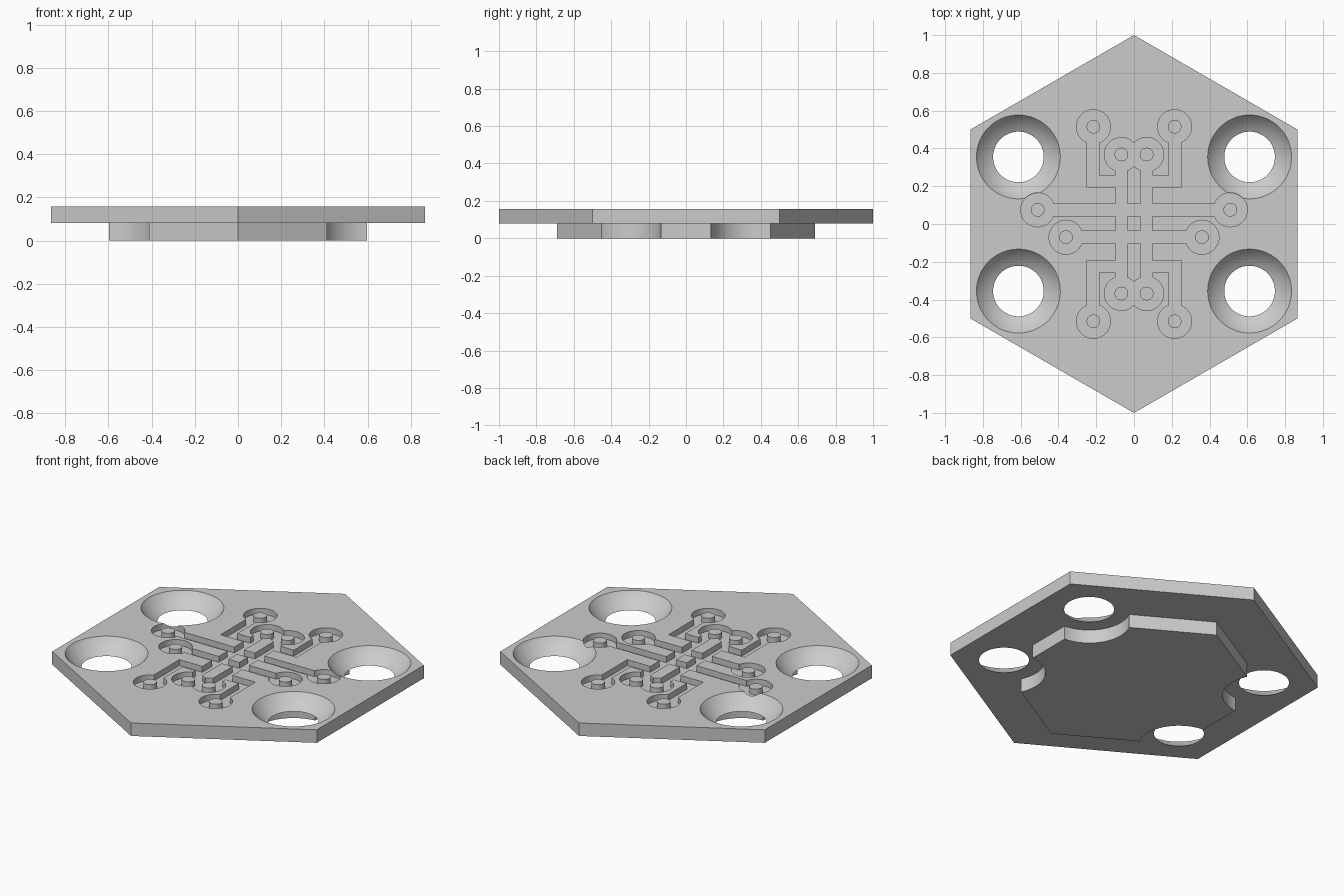
import bpy, bmesh, math

cube = bpy.data.objects.get("Cube")
if cube:
    bpy.data.objects.remove(cube, do_unlink=True)

Z_MID, Z_TOP = 0.08, 0.157          # underside and top of the plate
DEPTH = 0.035                       # groove depth
PAD_R, PIN_R, HALF = 0.09, 0.036, 0.032
HOLE_X, HOLE_Y, HOLE_R, BORE_R = 0.612, 0.355, 0.222, 0.134
SIGNS = (-1, 1)

grey = bpy.data.materials.new("plain grey")
grey.use_nodes = True
COLOUR = (0.6, 0.6, 0.6, 1)
grey.diffuse_color = COLOUR
grey.node_tree.nodes["Principled BSDF"].inputs["Base Color"].default_value = COLOUR


def lathe(bm, x, y, profile, sides, turn=0.0):
    """Closed solid of rings (radius, z), bottom to top."""
    rings = []
    for r, z in profile:
        angles = [turn + 2 * math.pi * i / sides for i in range(sides)]
        rings.append([bm.verts.new((x + r * math.cos(a), y + r * math.sin(a), z)) for a in angles])
    for low, high in zip(rings, rings[1:]):
        for i in range(sides):
            j = (i + 1) % sides
            bm.faces.new((low[i], low[j], high[j], high[i]))
    bm.faces.new(rings[0][::-1])
    bm.faces.new(rings[-1])


def box(bm, x0, x1, y0, y1, z0, z1):
    corners = [(x0, y0), (x1, y0), (x1, y1), (x0, y1)]
    low = [bm.verts.new((x, y, z0)) for x, y in corners]
    high = [bm.verts.new((x, y, z1)) for x, y in corners]
    for i in range(4):
        j = (i + 1) % 4
        bm.faces.new((low[i], low[j], high[j], high[i]))
    bm.faces.new(low[::-1])
    bm.faces.new(high)


def make(name, bm):
    mesh = bpy.data.meshes.new(name)
    bm.to_mesh(mesh)
    bm.free()
    obj = bpy.data.objects.new(name, mesh)
    bpy.context.collection.objects.link(obj)
    mesh.materials.append(grey)
    return obj


def select(obj):
    bpy.ops.object.select_all(action="DESELECT")
    obj.select_set(True)
    bpy.context.view_layer.objects.active = obj


def cut(obj, cutter):
    mod = obj.modifiers.new("cut", "BOOLEAN")
    mod.operation, mod.solver, mod.object = "DIFFERENCE", "EXACT", cutter
    mod.use_self = True
    select(obj)
    bpy.ops.object.modifier_apply(modifier=mod.name)
    bpy.data.objects.remove(cutter, do_unlink=True)


def hexagon(name, radius, z0, z1):
    bm = bmesh.new()
    lathe(bm, 0, 0, [(radius, z0), (radius, z1)], 6, math.pi / 2)
    return make(name, bm)


def corner_cutter(profile):
    bm = bmesh.new()
    for sx in SIGNS:
        for sy in SIGNS:
            lathe(bm, sx * HOLE_X, sy * HOLE_Y, profile, 64)
    return make("hole_cutter", bm)


# Hexagonal plate and the smaller boss beneath it
plate = hexagon("hexagon_plate", 1.0, Z_MID, Z_TOP)
boss = hexagon("underside_boss", 0.69, 0, Z_MID)

# Bowl-shaped seats around the four through holes
thick = Z_TOP - Z_MID
rise = (HOLE_R**2 - BORE_R**2 - thick**2) / (2 * thick)
ball = math.hypot(rise, HOLE_R)
bowl = [(BORE_R, Z_MID - 0.05)]
for i in range(9):
    t = i / 8
    bowl.append((math.sqrt(ball**2 - (rise + thick * (1 - t))**2), Z_MID + thick * t))
bowl.append((HOLE_R, Z_TOP + 0.05))
cut(plate, corner_cutter(bowl))
cut(boss, corner_cutter([(HOLE_R, -0.05), (HOLE_R, Z_MID + 0.05)]))

# Recessed circuit: round pads joined by straight traces
pads = [(0.215, 0.515), (0.067, 0.368), (0.51, 0.075),
        (0.36, -0.07), (0.067, -0.368), (0.215, -0.515)]
floor, above = Z_TOP - DEPTH, Z_TOP + 0.05
bm = bmesh.new()
for s in SIGNS:
    for x, y in pads:
        lathe(bm, s * x, y, [(PAD_R, floor), (PAD_R, above)], 48)
    box(bm, s * 0.067 - HALF, s * 0.067 + HALF, -0.368, 0.368, floor, above)
    for e in SIGNS:
        ys = sorted((e * (0.225 - HALF), e * 0.515))
        box(bm, s * 0.217 - HALF, s * 0.217 + HALF, *ys, floor, above)
        xs = sorted((s * 0.067, s * 0.217))
        box(bm, *xs, e * 0.225 - HALF, e * 0.225 + HALF, floor, above)
for x, y in pads[2:4]:
    box(bm, -x, x, y - HALF, y + HALF, floor, above)
cut(plate, make("groove_cutter", bm))

# Pins standing in the pads, flush with the top
bm = bmesh.new()
for s in SIGNS:
    for x, y in pads:
        lathe(bm, s * x, y, [(PIN_R, floor - 0.01), (PIN_R, Z_TOP)], 32)
pins = make("pad_pins", bm)

for obj in (plate, boss, pins):
    select(obj)
    bpy.ops.object.shade_smooth_by_angle(angle=math.radians(25))
